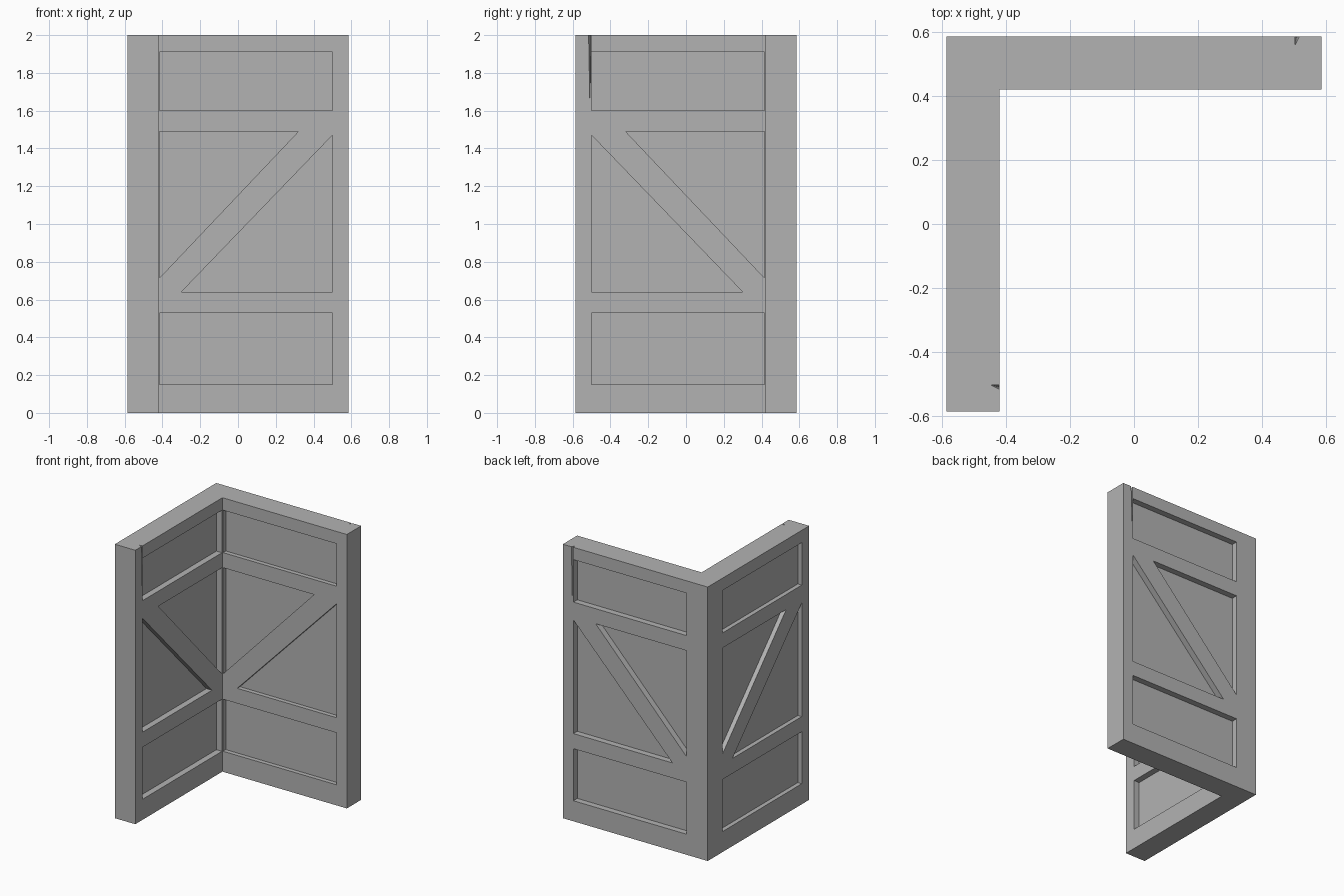
import bpy, bmesh

cube = bpy.data.objects.get("Cube")
if cube:
    bpy.data.objects.remove(cube, do_unlink=True)

OUT, IN, TOP = 0.585, 0.42, 2.0      # outer reach, inner corner, height
MID = (OUT + IN) / 2                 # wall centre line
HALF = (OUT - IN) / 2                # half thickness
START, END = -0.415, 0.5             # panel limits along a wall

stone = bpy.data.materials.new("plain grey")
stone.use_nodes = True
grey = (0.45, 0.45, 0.45, 1)
stone.diffuse_color = grey
stone.node_tree.nodes["Principled BSDF"].inputs["Base Color"].default_value = grey


def loft(bm, lower, upper):
    """Closed solid between two matching outlines."""
    a = [bm.verts.new(p) for p in lower]
    b = [bm.verts.new(p) for p in upper]
    bm.faces.new(a)
    bm.faces.new(b)
    for i in range(len(a)):
        j = (i + 1) % len(a)
        bm.faces.new((a[i], a[j], b[j], b[i]))


def finish(bm, name):
    bmesh.ops.recalc_face_normals(bm, faces=bm.faces)
    mesh = bpy.data.meshes.new(name)
    bm.to_mesh(mesh)
    bm.free()
    mesh.materials.append(stone)
    obj = bpy.data.objects.new(name, mesh)
    bpy.context.collection.objects.link(obj)
    return obj


# Wall coordinates: u runs away from the corner, v across the thickness
def back_wall(u, v, z):
    return (u, MID + v, z)


def side_wall(u, v, z):
    return (v - MID, -u, z)


# L-shaped wall body
plan = [(-OUT, OUT), (-OUT, -OUT), (-IN, -OUT), (-IN, IN), (OUT, IN), (OUT, OUT)]
bm = bmesh.new()
loft(bm, [(x, y, 0) for x, y in plan], [(x, y, TOP) for x, y in plan])
wall = finish(bm, "corner_wall")


def band(low, high):
    return [(START, low), (END, low), (END, high), (START, high)]


# Sunken panels: two plain bands and a middle field split by a diagonal brace
panels = [
    band(0.15, 0.53),
    band(1.60, 1.91),
    [(START, 0.715), (0.32, 1.49), (START, 1.49)],
    [(-0.30, 0.64), (END, 0.64), (END, 1.47)],
]

bm = bmesh.new()
for place in (back_wall, side_wall):
    for side, depth in ((1, 0.045), (-1, 0.032)):
        for outline in panels:
            loft(bm,
                 [place(u, side * (HALF - depth), z) for u, z in outline],
                 [place(u, side * (HALF + 0.004), z) for u, z in outline])
    # Narrow crack running down from the top edge
    face = HALF + 0.004
    top = [bm.verts.new(place(u, v, TOP + 0.01))
           for u, v in ((0.502, HALF - 0.027), (0.502, face), (0.518, face))]
    tip = bm.verts.new(place(0.51, face, 1.58))
    bm.faces.new(top)
    for i in range(3):
        bm.faces.new((top[i], top[(i + 1) % 3], tip))
cutter = finish(bm, "panel_cutter")
cutter.hide_render = True

# Carve the recesses, then drop the cutter
cut = wall.modifiers.new("panels", 'BOOLEAN')
cut.operation = 'DIFFERENCE'
cut.solver = 'EXACT'
cut.object = cutter
bpy.context.view_layer.objects.active = wall
wall.select_set(True)
bpy.ops.object.modifier_apply(modifier=cut.name)
bpy.data.objects.remove(cutter, do_unlink=True)
